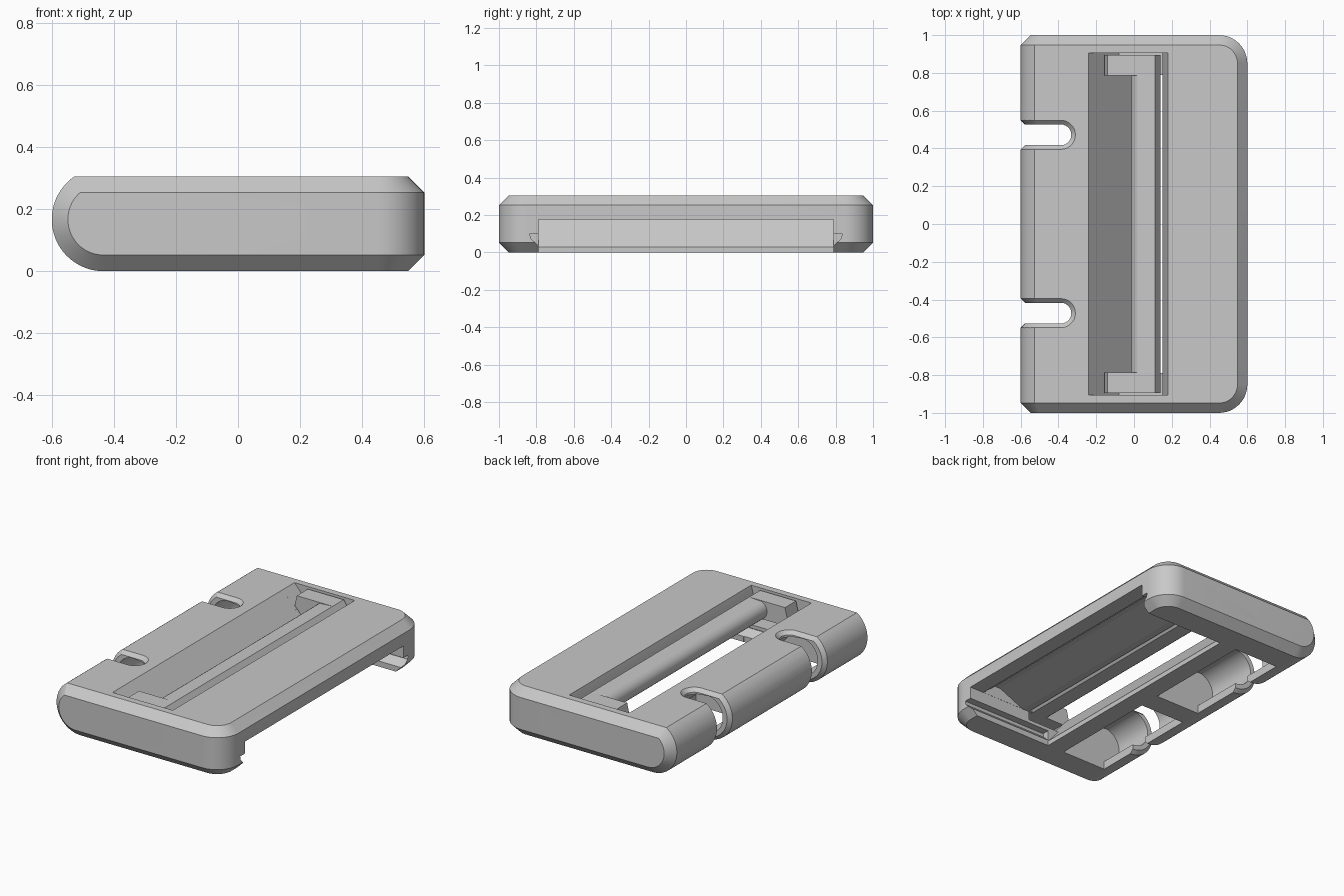
import bpy, bmesh, math
from mathutils import Vector

cube = bpy.data.objects.get("Cube")
if cube:
    bpy.data.objects.remove(cube, do_unlink=True)

grey = bpy.data.materials.new("mid_grey")
grey.use_nodes = True
COLOUR = (0.58, 0.58, 0.58, 1)
grey.diffuse_color = COLOUR
grey.node_tree.nodes["Principled BSDF"].inputs["Base Color"].default_value = COLOUR


def loft(name, rings):
    """Closed solid through rings that share a point count."""
    bm = bmesh.new()
    loops = [[bm.verts.new(p) for p in ring] for ring in rings]
    n = len(loops[0])
    for a, b in zip(loops, loops[1:]):
        for i in range(n):
            j = (i + 1) % n
            bm.faces.new((a[i], a[j], b[j], b[i]))
    bm.faces.new(loops[0][::-1])
    bm.faces.new(loops[-1])
    bmesh.ops.recalc_face_normals(bm, faces=bm.faces[:])
    mesh = bpy.data.meshes.new(name)
    bm.to_mesh(mesh)
    bm.free()
    mesh.materials.append(grey)
    obj = bpy.data.objects.new(name, mesh)
    bpy.context.collection.objects.link(obj)
    return obj


def along_y(name, profile, y0, y1):
    return loft(name, [[(x, y, z) for x, z in profile] for y in (y0, y1)])


def along_x(name, profile, x0, x1):
    return loft(name, [[(x, y, z) for y, z in profile] for x in (x0, x1)])


def combine(obj, tool, operation="DIFFERENCE"):
    mod = obj.modifiers.new(operation.lower(), "BOOLEAN")
    mod.operation = operation
    mod.solver = "EXACT"
    mod.object = tool
    bpy.context.view_layer.objects.active = obj
    bpy.ops.object.modifier_apply(modifier=mod.name)
    bpy.data.objects.remove(tool, do_unlink=True)


def arc(cx, cy, r, a0, a1, steps):
    return [(cx + r * math.cos(math.radians(a0 + (a1 - a0) * i / steps)),
             cy + r * math.sin(math.radians(a0 + (a1 - a0) * i / steps)))
            for i in range(steps + 1)]


HEIGHT, CHAMFER = 0.305, 0.052
NOSE_X, NOSE_Z, NOSE_R = -0.433, 0.167, 0.167


# Body: round-nosed side profile met with a round-cornered, chamfered plan
def side_profile(inset):
    r = NOSE_R - inset
    top = HEIGHT - inset
    start = 180 - math.degrees(math.asin((top - NOSE_Z) / r))
    return arc(NOSE_X, NOSE_Z, r, start, 270, 28) + [(0.8, inset), (0.8, top)]


def plan(inset, z):
    r = 0.15 - inset
    pts = [(-0.8, inset - 1)] + arc(0.45, -0.85, r, -90, 0, 12)
    pts += arc(0.45, 0.85, r, 0, 90, 12) + [(-0.8, 1 - inset)]
    return [(x, y, z) for x, y in pts]


stations = [(-1, CHAMFER), (CHAMFER - 1, 0), (1 - CHAMFER, 0), (1, CHAMFER)]
body = loft("body", [[(x, y, z) for x, z in side_profile(i)] for y, i in stations])
levels = [(0, CHAMFER), (CHAMFER, 0), (HEIGHT - CHAMFER, 0), (HEIGHT, CHAMFER)]
combine(body, loft("plan_block", [plan(i, z) for z, i in levels]), "INTERSECT")

# Open channel under the right half, with a slide groove on each side
half = [(0.788, -0.1), (0.788, 0.035), (0.83, 0.075), (0.835, 0.1), (0.788, 0.1), (0.788, 0.175)]
channel = half + [(-y, z) for y, z in reversed(half)]
combine(body, along_x("channel_cut", channel, 0.0, 0.8))

# Raised recess in the channel ceiling
recess = [(0.5, 0.15), (0.5, 0.175), (0.41, 0.25), (0.37, 0.25), (0.2, 0.175), (0.2, 0.15)]
combine(body, along_y("recess_cut", recess, -0.787, 0.787))

# Throat through the top with its long ramp, and shallow end pockets
throat = [(-0.253, 0.32), (0, 0.03), (0, -0.1), (0.15, -0.1), (0.15, 0.2), (0.184, 0.32)]
combine(body, along_y("throat_cut", throat, -0.789, 0.789))
pocket = [(-0.253, 0.32), (-0.08, 0.122), (0.15, 0.122), (0.15, 0.2), (0.184, 0.32)]
combine(body, along_y("pocket_cut", pocket, -0.905, 0.905))

# Hollow nose, open underneath, with a solid web in the middle
hollow = arc(NOSE_X, NOSE_Z, 0.115, 100, 270, 24)
hollow += [(NOSE_X, -0.1), (-0.12, -0.1), (-0.12, 0.07), (-0.28, 0.262)]
for y0, y1 in ((-0.79, -0.07), (0.07, 0.79)):
    combine(body, along_y("nose_hollow_cut", hollow, y0, y1))


# Two finger notches with bevelled rims
def notch(y, half_width, z):
    pts = [(-0.75, y - half_width)] + arc(-0.387, y, half_width, -90, 90, 14)
    pts.append((-0.75, y + half_width))
    return [(px, py, z) for px, py in pts]


def nose_rim(y):
    rings = []
    for angle in range(115, 276, 8):
        d = Vector((math.cos(math.radians(angle)), 0, math.sin(math.radians(angle))))
        centre = Vector((NOSE_X, y, NOSE_Z))
        rings.append([centre + d * r + Vector((0, w, 0))
                      for r, w in ((0.14, -0.05), (0.14, 0.05), (0.175, 0.085), (0.175, -0.085))])
    return loft("rim_cut", rings)


for y in (-0.472, 0.472):
    combine(body, loft("notch_cut", [notch(y, 0.055, -0.1), notch(y, 0.055, 0.4)]))
    combine(body, loft("bevel_cut", [notch(y, 0.05, 0.278), notch(y, 0.087, 0.315)]))
    combine(body, nose_rim(y))

# Cross bar near the top of the throat, with a wider foot at each end
bar_profile = arc(0.045, 0.235, 0.06, 115, 245, 10)
bar_profile += [(0.12, 0.178), (0.14, 0.2), (0.14, 0.25), (0.11, 0.295)]
bar = along_y("cross_bar", bar_profile, -0.8, 0.8)
foot_profile = [(-0.155, 0.23), (-0.14, 0.295), (0.11, 0.295), (0.14, 0.25),
                (0.14, 0.18), (-0.11, 0.18)]
feet = [along_y("bar_foot_" + side, foot_profile, min(a, b), max(a, b))
        for side, a, b in (("front", -0.785, -0.895), ("back", 0.785, 0.895))]

# Smooth the curves, keep the edges crisp
for obj in [body, bar] + feet:
    bpy.ops.object.select_all(action="DESELECT")
    obj.select_set(True)
    bpy.context.view_layer.objects.active = obj
    bpy.ops.object.shade_smooth_by_angle(angle=math.radians(25))
